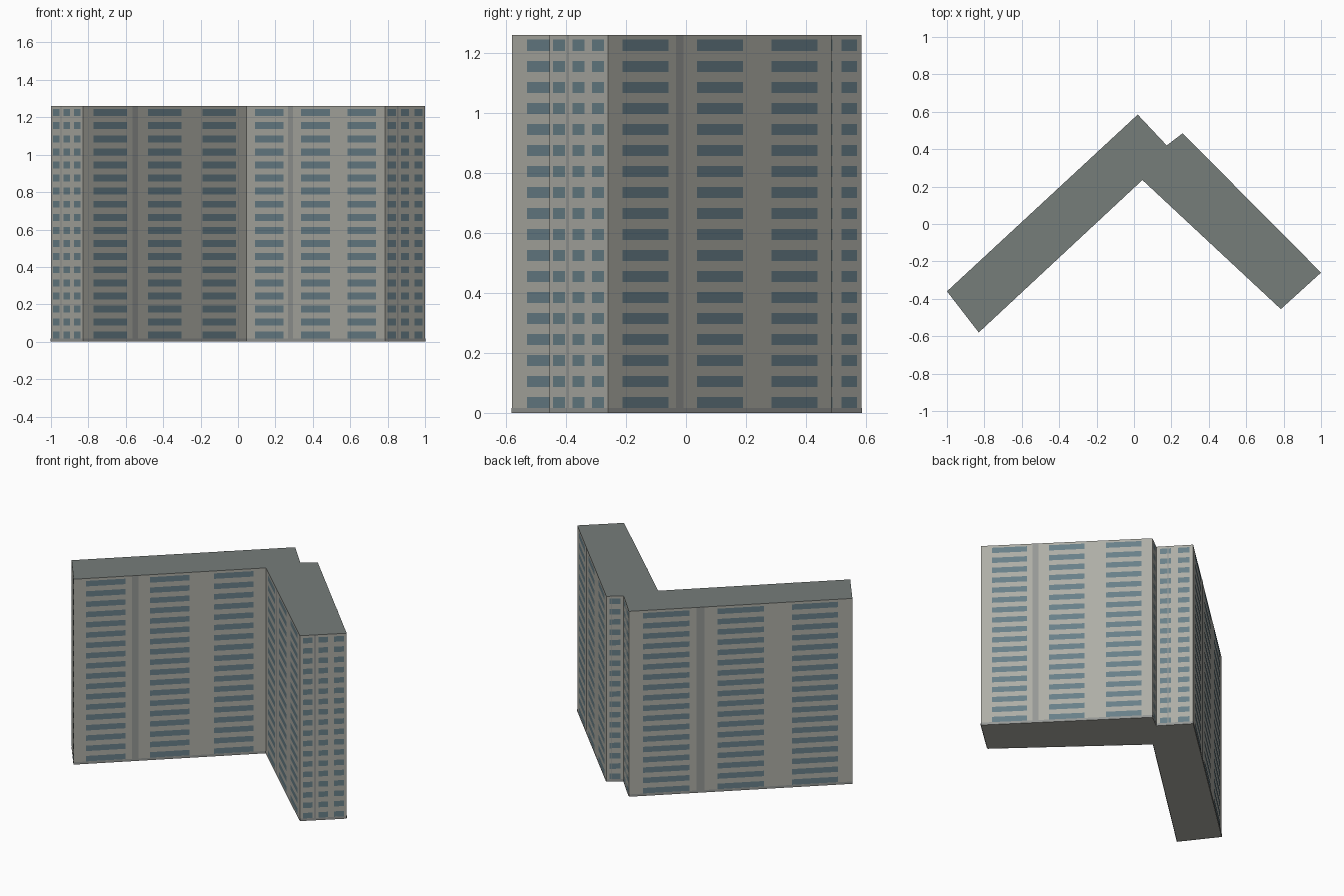
import bpy, bmesh
from mathutils import Vector

if "Cube" in bpy.data.objects:
    bpy.data.objects.remove(bpy.data.objects["Cube"])

H, FLOORS = 1.26, 18
# footprint, counter-clockwise, with the number of window columns on the wall that starts there
PLAN = [(-1, -0.36, 3), (-0.83, -0.58, 3), (0.045, 0.235, 3), (0.785, -0.455, 3),
        (1, -0.26, 3), (0.26, 0.485, 1), (0.175, 0.42, 2), (0.02, 0.585, 3)]


def material(name, rgb):
    m = bpy.data.materials.new(name)
    m.diffuse_color = (*rgb, 1)
    m.use_nodes = True
    m.node_tree.nodes["Principled BSDF"].inputs["Base Color"].default_value = m.diffuse_color
    return m


def make_object(name, bm, *mats):
    me = bpy.data.meshes.new(name)
    bm.to_mesh(me)
    bm.free()
    for m in mats:
        me.materials.append(m)
    ob = bpy.data.objects.new(name, me)
    bpy.context.collection.objects.link(ob)
    return ob


def panel(bm, a, b, u0, u1, z0, z1, off):
    """Flat panel on the wall a-b, between fractions u0-u1 and heights z0-z1."""
    d = b - a
    n = Vector((d.y, -d.x, 0)).normalized() * off
    p, q = a + d * u0 + n, a + d * u1 + n
    up0, up1 = Vector((0, 0, z0)), Vector((0, 0, z1))
    bm.faces.new([bm.verts.new(v) for v in (p + up0, q + up0, q + up1, p + up1)])


wall = material("wall", (0.42, 0.42, 0.38))
roof = material("roof", (0.18, 0.205, 0.195))
glass = material("glass", (0.14, 0.215, 0.25))
trim = material("trim", (0.30, 0.31, 0.30))

# building body: extruded footprint with a darker roof
bm = bmesh.new()
base = bm.faces.new([bm.verts.new((x, y, 0)) for x, y, _ in PLAN])
ext = bmesh.ops.extrude_face_region(bm, geom=[base], use_keep_orig=True)
bmesh.ops.translate(bm, vec=(0, 0, H),
                    verts=[g for g in ext["geom"] if isinstance(g, bmesh.types.BMVert)])
bmesh.ops.recalc_face_normals(bm, faces=bm.faces)
for f in bm.faces:
    if f.normal.z > 0.9:
        f.material_index = 1
make_object("building_body", bm, wall, roof)

# windows, vertical pilaster strips and base band on every wall
windows, strips, band = bmesh.new(), bmesh.new(), bmesh.new()
step = H / FLOORS
for i, (x, y, cols) in enumerate(PLAN):
    a = Vector((x, y, 0))
    b = Vector((*PLAN[(i + 1) % len(PLAN)][:2], 0))
    for c in range(cols):
        u = (c + 0.5) / cols
        for k in range(FLOORS):
            z = (k + 0.5) * step
            panel(windows, a, b, u - 0.31 / cols, u + 0.31 / cols,
                  z - 0.265 * step, z + 0.265 * step, 0.001)
    panel(strips, a, b, 0.302, 0.337, 0, H, 0.0015)
    panel(band, a, b, 0, 1, 0, 0.016, 0.002)
make_object("windows", windows, glass)
make_object("pilaster_strips", strips, trim)
make_object("base_band", band, trim)
